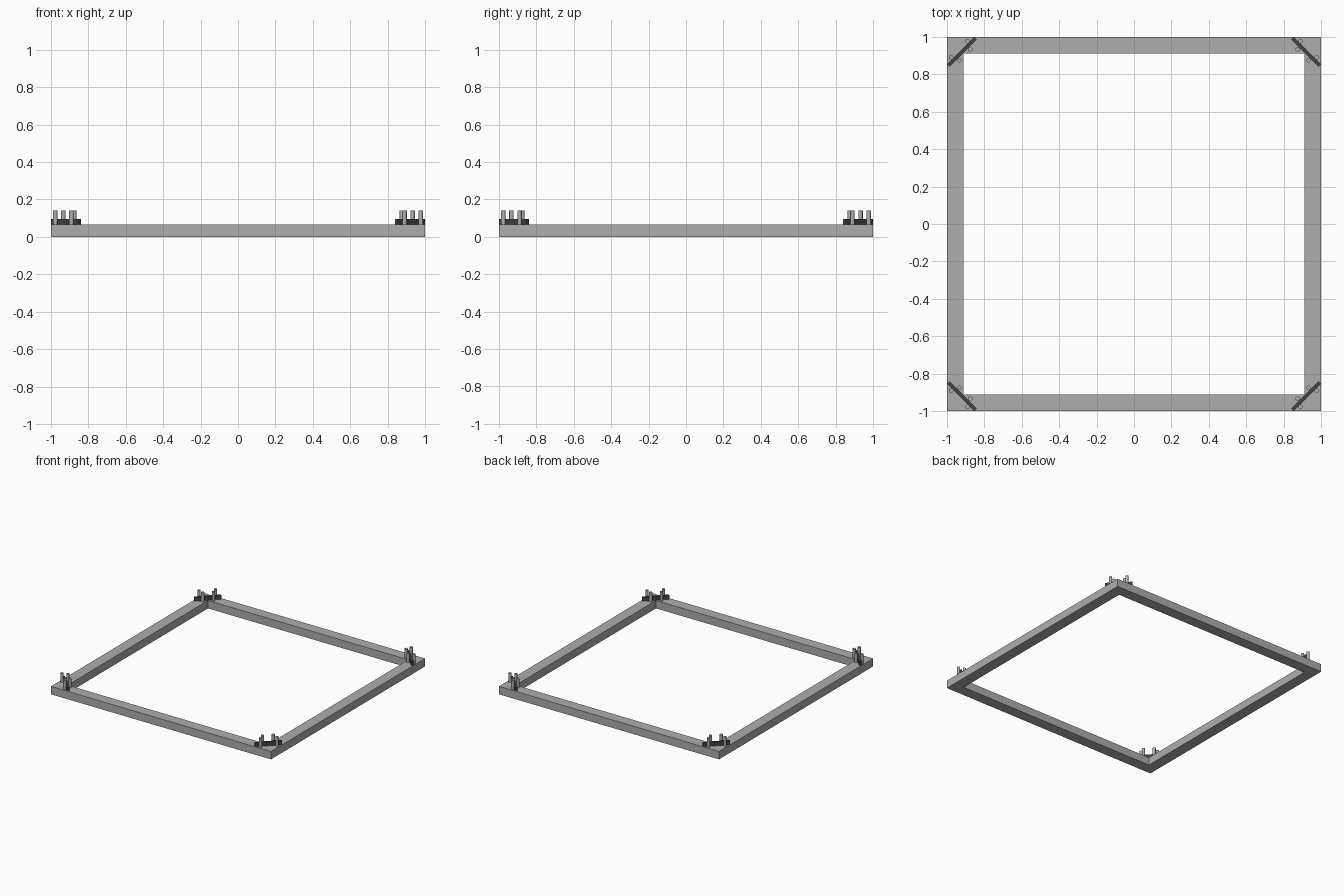
import bpy, bmesh, math
from mathutils import Matrix, Vector

if "Cube" in bpy.data.objects:
    bpy.data.objects.remove(bpy.data.objects["Cube"])


def material(name, c):
    m = bpy.data.materials.new(name)
    m.diffuse_color = (c, c, c, 1)
    m.use_nodes = True
    m.node_tree.nodes["Principled BSDF"].inputs["Base Color"].default_value = m.diffuse_color
    return m


GREY = material("mid grey", 0.42)
DARK = material("dark grey", 0.06)
BASE_H, PLATE_H, PIN_H = 0.065, 0.095, 0.14


def make(name, bm, mat):
    bmesh.ops.recalc_face_normals(bm, faces=bm.faces[:])
    me = bpy.data.meshes.new(name)
    bm.to_mesh(me)
    bm.free()
    me.materials.append(mat)
    ob = bpy.data.objects.new(name, me)
    bpy.context.collection.objects.link(ob)
    return ob


# square frame, a closed rectangular ring
bm = bmesh.new()
dirs = [(-1, -1), (1, -1), (1, 1), (-1, 1)]
section = [(1.0, 0), (1.0, BASE_H), (0.91, BASE_H), (0.91, 0)]
rings = [[bm.verts.new((sx * r, sy * r, z)) for sx, sy in dirs] for r, z in section]
for i in range(4):
    a, b = rings[i], rings[(i + 1) % 4]
    for j in range(4):
        k = (j + 1) % 4
        bm.faces.new((a[j], a[k], b[k], b[j]))
make("square_frame", bm, GREY)

# corner plates across each corner, with a staggered pin pair near each end
pins = [(0.977, 0.89), (0.933, 0.875), (0.89, 0.977), (0.875, 0.933)]
for n, (sx, sy) in enumerate(dirs):
    bm = bmesh.new()
    rot = Matrix.Rotation(math.radians(-45 * sx * sy), 4, 'Z')
    loc = Matrix.Translation((0.92 * sx, 0.92 * sy, (BASE_H + PLATE_H) / 2))
    size = Matrix.Diagonal((0.206, 0.02, PLATE_H - BASE_H, 1))
    bmesh.ops.create_cube(bm, size=1, matrix=loc @ rot @ size)
    make(f"corner_plate_{n + 1}", bm, DARK)

    bm = bmesh.new()
    for px, py in pins:
        bmesh.ops.create_cone(
            bm, cap_ends=True, segments=16, radius1=0.012, radius2=0.012,
            depth=PIN_H - BASE_H,
            matrix=Matrix.Translation(Vector((px * sx, py * sy, (BASE_H + PIN_H) / 2))))
    ob = make(f"corner_pins_{n + 1}", bm, GREY)
    bpy.ops.object.select_all(action='DESELECT')
    ob.select_set(True)
    bpy.context.view_layer.objects.active = ob
    bpy.ops.object.shade_smooth_by_angle()
